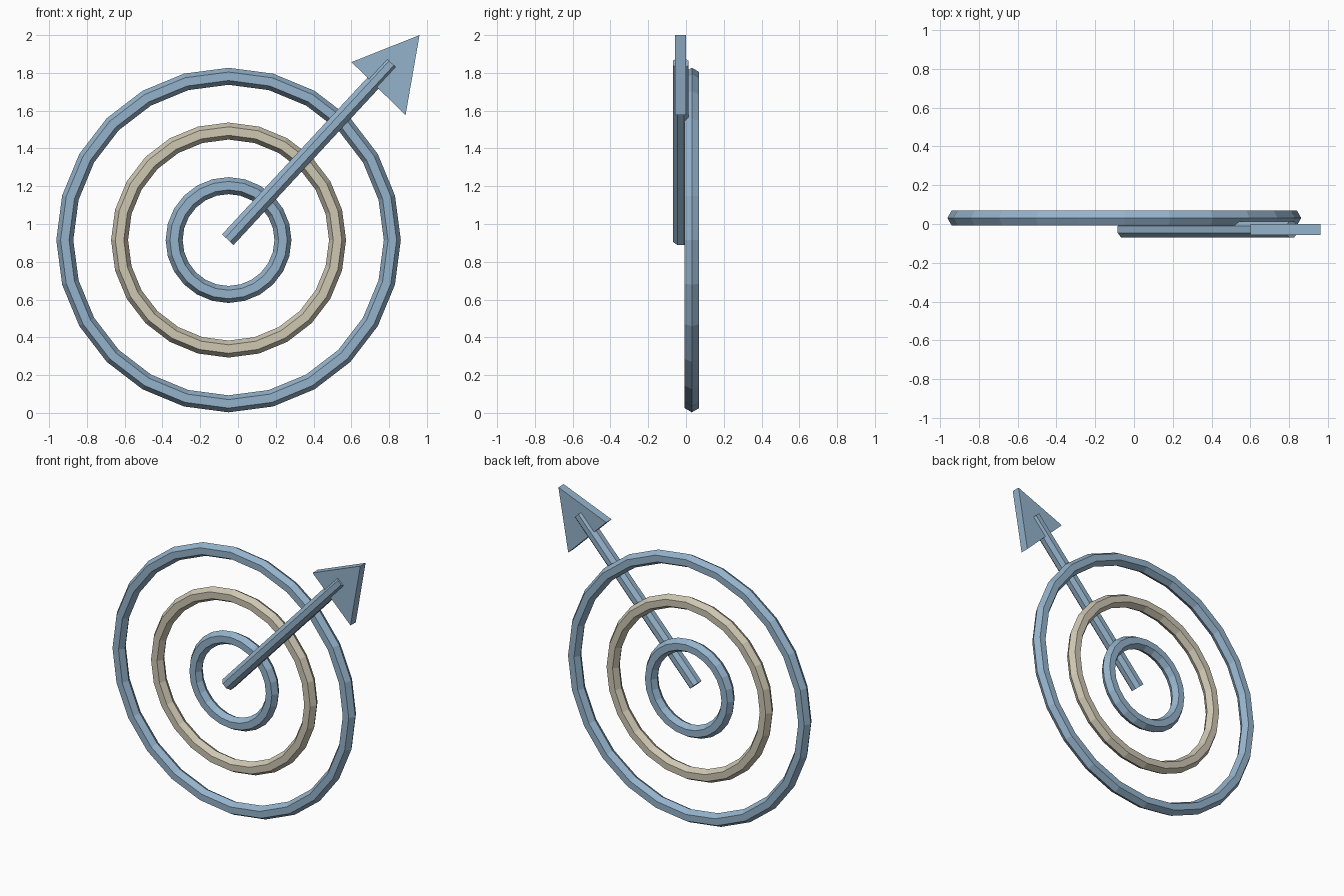
import bpy, bmesh
from math import cos, sin, pi
from mathutils import Vector, Matrix

if "Cube" in bpy.data.objects:
    bpy.data.objects.remove(bpy.data.objects["Cube"])

CX, CZ = -0.05, 0.915      # target centre
TUBE = 0.045               # tube radius of the rings and the shaft


def material(name, rgb):
    m = bpy.data.materials.new(name)
    m.diffuse_color = (*rgb, 1)
    m.use_nodes = True
    m.node_tree.nodes["Principled BSDF"].inputs["Base Color"].default_value = m.diffuse_color
    return m


blue = material("steel_blue", (0.30, 0.45, 0.60))
sand = material("sand", (0.62, 0.57, 0.45))


def finish(bm, name, mat):
    bmesh.ops.recalc_face_normals(bm, faces=bm.faces)
    me = bpy.data.meshes.new(name)
    bm.to_mesh(me)
    bm.free()
    me.materials.append(mat)
    ob = bpy.data.objects.new(name, me)
    bpy.context.collection.objects.link(ob)
    return ob


def ring(name, radius, mat, segments=24, sides=6):
    # six-sided section swept around the y axis
    bm = bmesh.new()
    loops = []
    for i in range(segments):
        a = 2 * pi * i / segments
        loop = []
        for j in range(sides):
            b = 2 * pi * j / sides
            r = radius + TUBE * cos(b)
            loop.append(bm.verts.new((CX + r * cos(a), 0.031 + TUBE * sin(b), CZ + r * sin(a))))
        loops.append(loop)
    for i in range(segments):
        p, q = loops[i], loops[(i + 1) % segments]
        for j in range(sides):
            k = (j + 1) % sides
            bm.faces.new((p[j], p[k], q[k], q[j]))
    return finish(bm, name, mat)


# three concentric target rings
ring("outer_ring", 0.867, blue)
ring("middle_ring", 0.577, sand)
ring("inner_ring", 0.288, blue)

# arrow shaft, lying in front of the rings
start, end = Vector((-0.054, -0.028, 0.917)), Vector((0.813, -0.028, 1.852))
axis = end - start
z = axis.normalized()
y = Vector((0, 1, 0))
x = y.cross(z)
frame = Matrix((x, y, z)).transposed().to_4x4()
bm = bmesh.new()
bmesh.ops.create_cone(bm, cap_ends=True, segments=8, radius1=TUBE, radius2=TUBE, depth=axis.length,
                      matrix=Matrix.Translation((start + end) / 2) @ frame @ Matrix.Rotation(pi / 8, 4, 'Z'))
finish(bm, "arrow_shaft", blue)

# flat triangular arrow head
bm = bmesh.new()
tri = [bm.verts.new((px, -0.057, pz)) for px, pz in ((0.961, 2.0), (0.601, 1.857), (0.887, 1.576))]
face = bm.faces.new(tri)
ext = bmesh.ops.extrude_face_region(bm, geom=[face], use_keep_orig=True)
bmesh.ops.translate(bm, vec=(0, 0.057, 0),
                    verts=[g for g in ext["geom"] if isinstance(g, bmesh.types.BMVert)])
finish(bm, "arrow_head", blue)
